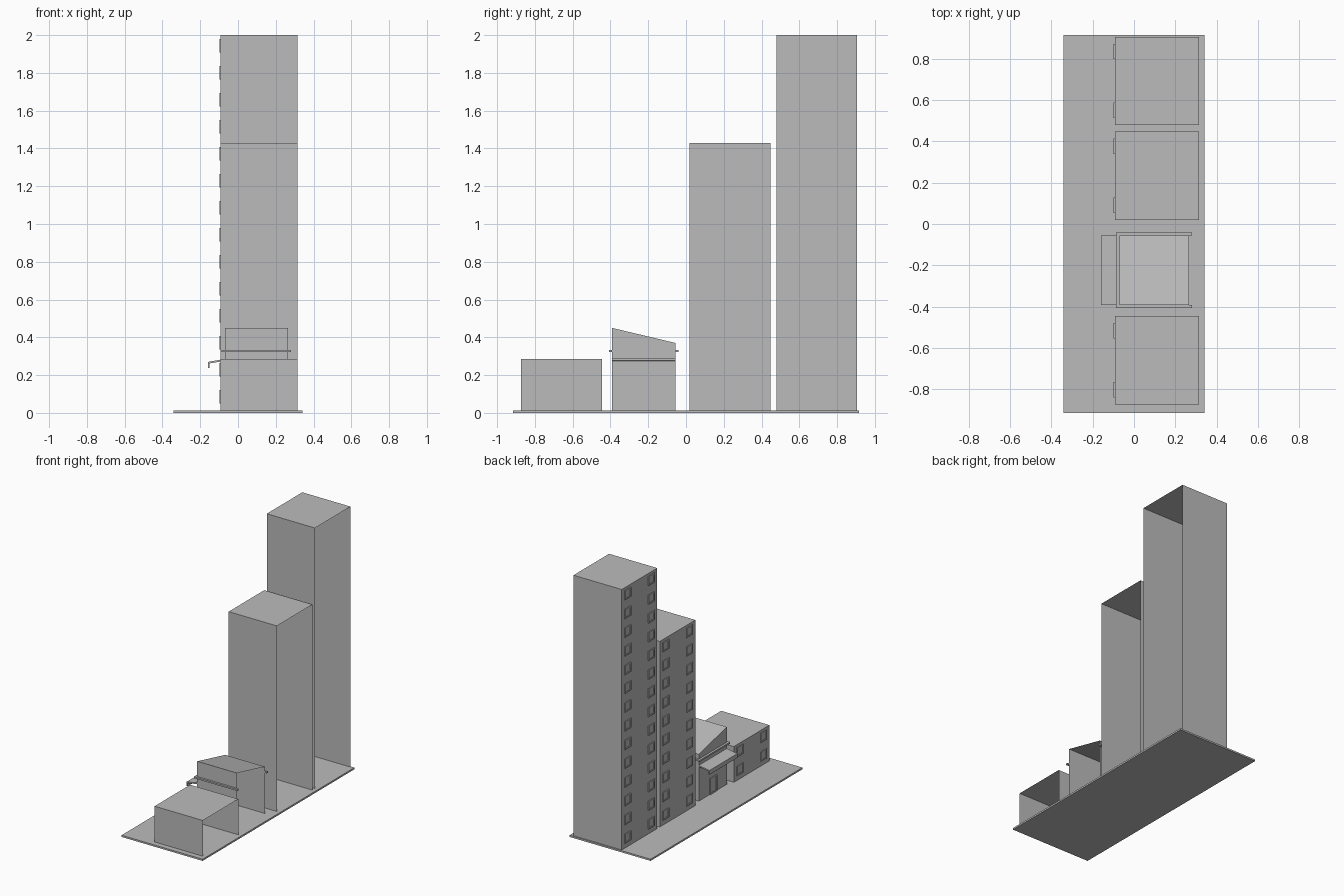
import bpy
import bmesh

cube = bpy.data.objects.get("Cube")
if cube:
    bpy.data.objects.remove(cube, do_unlink=True)

grey = bpy.data.materials.new("plain grey")
grey.use_nodes = True
grey.diffuse_color = (0.5, 0.5, 0.5, 1)
grey.node_tree.nodes["Principled BSDF"].inputs["Base Color"].default_value = (0.5, 0.5, 0.5, 1)


def finish(name, bm, fix_normals=True):
    if fix_normals:
        bmesh.ops.recalc_face_normals(bm, faces=bm.faces)
    mesh = bpy.data.meshes.new(name)
    bm.to_mesh(mesh)
    bm.free()
    mesh.materials.append(grey)
    obj = bpy.data.objects.new(name, mesh)
    bpy.context.collection.objects.link(obj)
    return obj


def add_box(bm, x, y, z):
    """Add a box spanning the given (low, high) ranges; return its vertices."""
    verts = bmesh.ops.create_cube(bm, size=1)["verts"]
    for v in verts:
        v.co = [r[0] if c < 0 else r[1] for c, r in zip(v.co, (x, y, z))]
    return verts


def boxes(name, *ranges):
    bm = bmesh.new()
    for r in ranges:
        add_box(bm, *r)
    return finish(name, bm)


def shell(name, x, y, top, low_top=None):
    """Thin building shell, open underneath and on the +x side."""
    bm = bmesh.new()
    add_box(bm, x, y, (0, top))
    bm.normal_update()
    open_faces = [f for f in bm.faces if f.normal.x > 0.9 or f.normal.z < -0.9]
    bmesh.ops.delete(bm, geom=open_faces, context="FACES")
    if low_top is not None:
        for v in bm.verts:
            if v.co.z > 0 and v.co.y > sum(y) / 2:
                v.co.z = low_top
    return finish(name, bm, fix_normals=False)


def add_frame(bm, wall, y, z, rim=0.01, depth=0.006):
    """Raised rim with a thin pane inside, on a wall facing -x."""
    x = (wall - depth, wall)
    add_box(bm, x, (y[0], y[0] + rim), z)
    add_box(bm, x, (y[1] - rim, y[1]), z)
    inner = (y[0] + rim, y[1] - rim)
    add_box(bm, x, inner, (z[0], z[0] + rim))
    add_box(bm, x, inner, (z[1] - rim, z[1]))
    add_box(bm, (wall - 0.002, wall), inner, (z[0] + rim, z[1] - rim))


# Ground slab
boxes("ground_slab", ((-0.342, 0.342), (-0.915, 0.915), (0, 0.013)))

# Three plain blocks with two columns of windows each
storey = 2 / 14
wall_x = -0.092
for name, start, floors in (("small_block", -0.874, 2),
                            ("middle_tower", 0.019, 10),
                            ("tall_tower", 0.478, 14)):
    shell(name, (wall_x, 0.315), (start, start + 0.428), floors * storey)
    bm = bmesh.new()
    for floor in range(floors):
        z = (floor + 0.6) * storey
        for offset in (0.072, 0.357):
            y = start + offset
            add_frame(bm, wall_x, (y - 0.037, y + 0.037), (z - 0.036, z + 0.036))
    finish(name + "_windows", bm)

# Shop with a sloping roof
shell("shop", (-0.07, 0.266), (-0.392, -0.055), 0.45, 0.37)

# Ledge around three sides of the shop
ledge_z = (0.322, 0.334)
boxes("shop_ledge",
      ((-0.087, -0.07), (-0.407, -0.04), ledge_z),
      ((-0.07, 0.28), (-0.407, -0.392), ledge_z),
      ((-0.07, 0.28), (-0.055, -0.04), ledge_z))

# Canopy with a hanging lip, swept along y
bm = bmesh.new()
profile = [(-0.062, 0.287), (-0.159, 0.27), (-0.159, 0.238),
           (-0.15, 0.238), (-0.15, 0.262), (-0.062, 0.277)]
face = bm.faces.new([bm.verts.new((x, -0.392, z)) for x, z in profile])
swept = bmesh.ops.extrude_face_region(bm, geom=[face])["geom"]
for v in swept:
    if isinstance(v, bmesh.types.BMVert):
        v.co.y = -0.055
# close the starting end again if the sweep removed it
bmesh.ops.holes_fill(bm, edges=bm.edges, sides=0)
finish("shop_canopy", bm)

# Shop door
bm = bmesh.new()
add_frame(bm, -0.07, (-0.27, -0.185), (0.013, 0.135))
finish("shop_door", bm)
